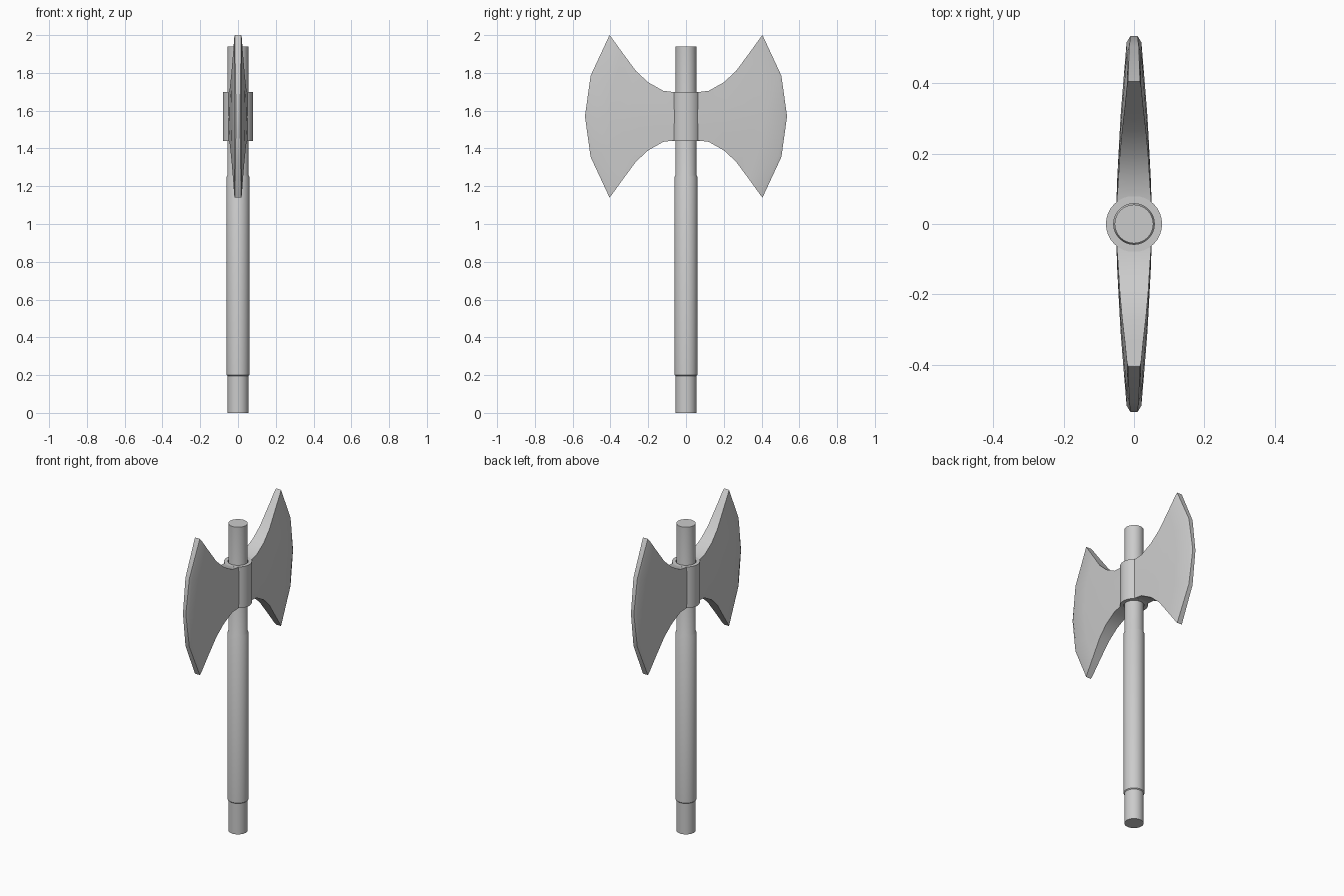
import bpy, bmesh, math

if "Cube" in bpy.data.objects:
    bpy.data.objects.remove(bpy.data.objects["Cube"])

MID = 1.57  # height of the head's centre line


def make_object(name, bm, angle=30):
    bmesh.ops.remove_doubles(bm, verts=bm.verts, dist=0.0005)
    bmesh.ops.recalc_face_normals(bm, faces=bm.faces)
    mesh = bpy.data.meshes.new(name)
    bm.to_mesh(mesh)
    bm.free()
    ob = bpy.data.objects.new(name, mesh)
    bpy.context.collection.objects.link(ob)
    bpy.ops.object.select_all(action='DESELECT')
    ob.select_set(True)
    bpy.context.view_layer.objects.active = ob
    bpy.ops.object.shade_smooth_by_angle(angle=math.radians(angle))
    return ob


def lathe(name, profile, closed=False, sides=32):
    bm = bmesh.new()
    rings = [[bm.verts.new((r * math.cos(2 * math.pi * i / sides),
                            r * math.sin(2 * math.pi * i / sides), z))
              for i in range(sides)] for r, z in profile]
    pairs = list(zip(rings, rings[1:]))
    if closed:
        pairs.append((rings[-1], rings[0]))
    else:
        bm.faces.new(rings[0])
        bm.faces.new(rings[-1])
    for a, b in pairs:
        for i in range(sides):
            j = (i + 1) % sides
            bm.faces.new((a[i], a[j], b[j], b[i]))
    return make_object(name, bm)


# Shaft with a slightly thicker grip
lathe("shaft", [(0.055, 0), (0.055, 0.195), (0.06, 0.2), (0.06, 1.25),
                (0.055, 1.26), (0.055, 1.94)])

# Socket ring around the shaft
lathe("socket", [(0.058, MID - 0.13), (0.08, MID - 0.13),
                 (0.08, MID + 0.13), (0.058, MID + 0.13)], closed=True)

# Blades: columns of (y at the corner, y at quarter, y at middle, half height,
# half thickness at the corner, half thickness at the middle)
columns = [
    (0.062, 0.062, 0.062, 0.128, 0.049, 0.050),
    (0.12, 0.125, 0.125, 0.135, 0.045, 0.048),
    (0.20, 0.215, 0.22, 0.18, 0.040, 0.043),
    (0.265, 0.30, 0.31, 0.24, 0.034, 0.038),
    (0.335, 0.39, 0.41, 0.335, 0.026, 0.030),
    (0.395, 0.488, 0.517, 0.418, 0.020, 0.021),
    (0.405, 0.505, 0.535, 0.43, 0.017, 0.010),
]
rows = (-1, -0.5, 0, 0.5, 1)
bm = bmesh.new()
grid = []
for yc, yq, ym, h, tc, tm in columns:
    ys = (yc, yq, ym, yq, yc)
    pts = [(tm + (tc - tm) * abs(t), y, MID + t * h) for t, y in zip(rows, ys)]
    pts = [(0, yc, MID - h)] + pts + [(0, yc, MID + h)]
    grid.append([bm.verts.new(p) for p in pts])
# closing strip along the cutting edge
grid.append([bm.verts.new((0, v.co.y, v.co.z)) for v in grid[-1]])
for a, b in zip(grid, grid[1:]):
    for i in range(len(a) - 1):
        bm.faces.new((a[i], b[i], b[i + 1], a[i + 1]))
blades = make_object("blades", bm, 25)
# one quarter is modelled, mirrored across x and y
mirror = blades.modifiers.new("Mirror", 'MIRROR')
mirror.use_axis = (True, True, False)
mirror.merge_threshold = 0.0005
blades.modifiers.move(len(blades.modifiers) - 1, 0)
